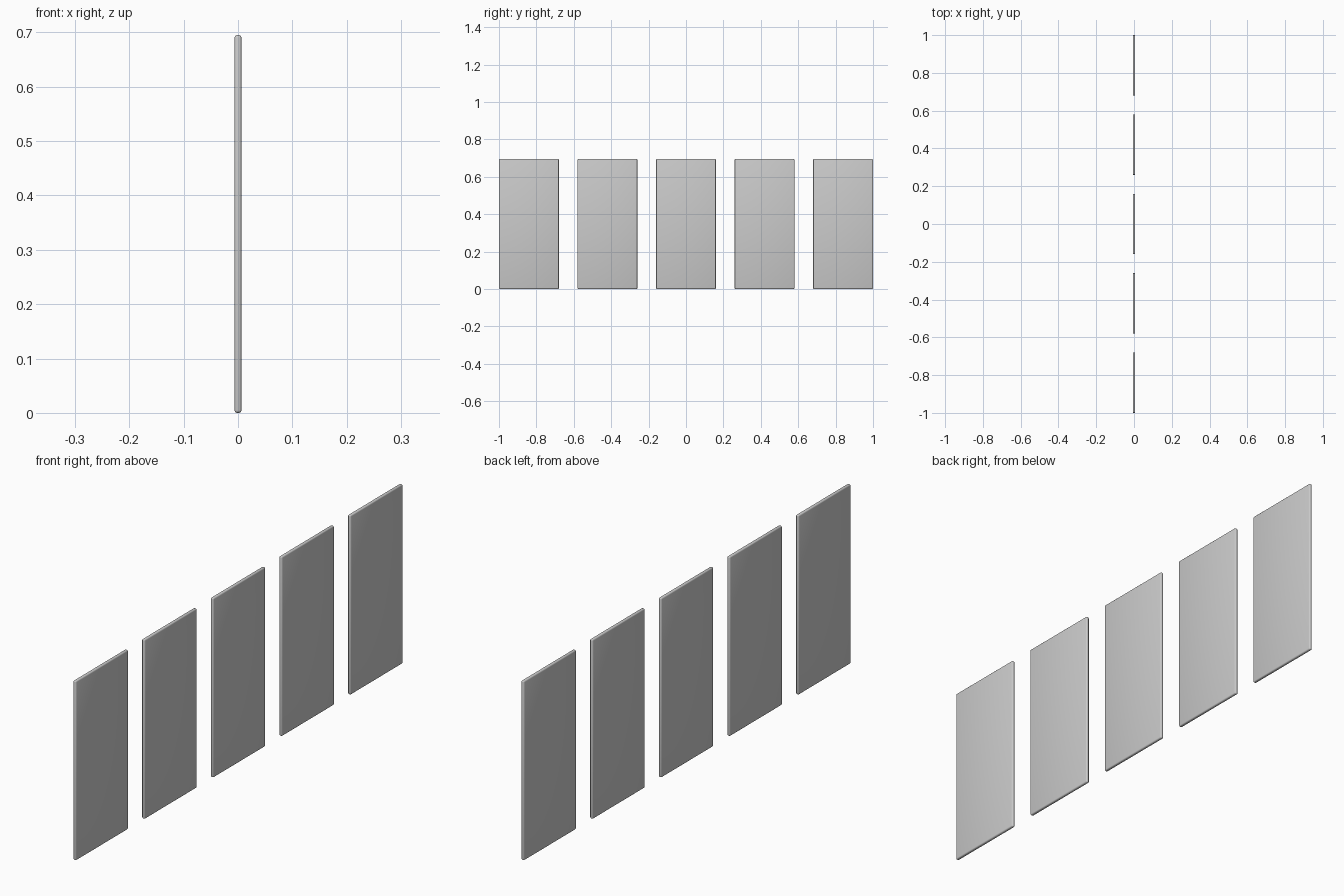
import bpy

if "Cube" in bpy.data.objects:
    bpy.data.objects.remove(bpy.data.objects["Cube"])

THICK, WIDTH, HEIGHT = 0.013, 0.32, 0.695
COUNT, STEP = 5, 0.42


def panel(index):
    # One thin upright slab with softly rounded edges
    y = (index - (COUNT - 1) / 2) * STEP
    bpy.ops.mesh.primitive_cube_add(size=1, location=(0, y, HEIGHT / 2))
    ob = bpy.context.object
    ob.name = f"panel_{index + 1}"
    ob.scale = (THICK, WIDTH, HEIGHT)
    bpy.ops.object.transform_apply(location=False, rotation=False, scale=True)
    bevel = ob.modifiers.new("rounded_edges", 'BEVEL')
    bevel.width = 0.005
    bevel.segments = 3
    bpy.ops.object.shade_smooth()


# Row of five evenly spaced panels
for i in range(COUNT):
    panel(i)
